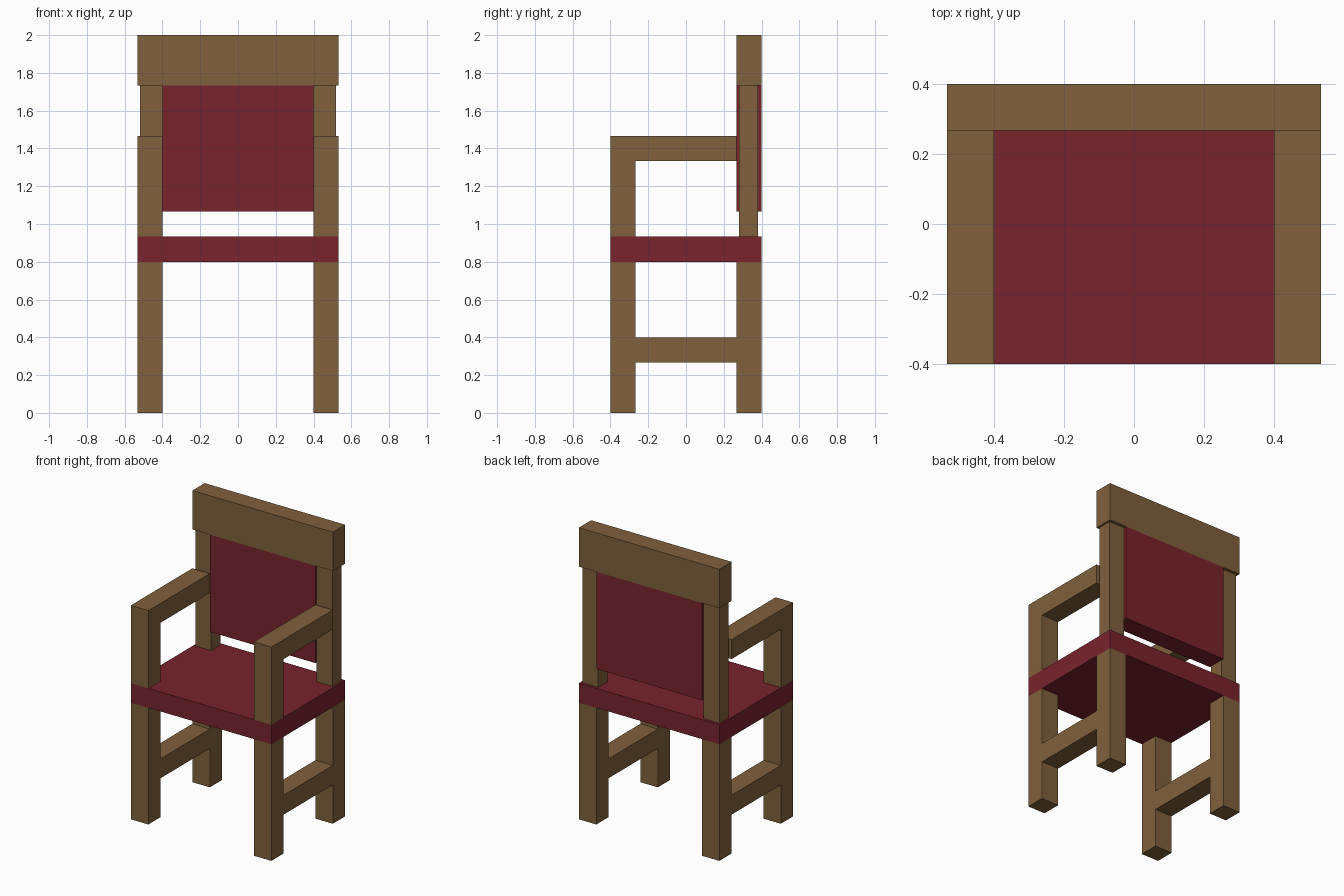
import bpy

if "Cube" in bpy.data.objects:
    bpy.data.objects.remove(bpy.data.objects["Cube"])


def material(name, color):
    m = bpy.data.materials.new(name)
    m.diffuse_color = (*color, 1.0)
    m.use_nodes = True
    m.node_tree.nodes["Principled BSDF"].inputs["Base Color"].default_value = m.diffuse_color
    return m


wood = material("brown wood", (0.216, 0.119, 0.045))
fabric = material("dark red fabric", (0.188, 0.017, 0.026))


def box(name, x, y, z, mat):
    """Axis-aligned box from (min, max) ranges."""
    bpy.ops.mesh.primitive_cube_add(size=1, location=[(a + b) / 2 for a, b in (x, y, z)])
    ob = bpy.context.object
    ob.name = name
    ob.scale = [b - a for a, b in (x, y, z)]
    bpy.ops.object.transform_apply(location=False, rotation=False, scale=True)
    ob.data.materials.append(mat)
    return ob


U = 1 / 15  # the model's base grid step
front, back, gap = (-6 * U, -4 * U), (4 * U, 6 * U), (-4 * U, 4 * U)

# Upholstered seat and backrest, wooden top rail
box("seat", (-8 * U, 8 * U), (-6 * U, 6 * U), (12 * U, 14 * U), fabric)
box("backrest", (-6 * U, 6 * U), back, (16 * U, 26 * U), fabric)
box("top_rail", (-8 * U, 8 * U), back, (26 * U, 30 * U), wood)

# Parts repeated on both sides
for side, s in (("left", -1), ("right", 1)):
    def span(a, b):
        return tuple(sorted((s * a, s * b)))

    outer = span(6 * U, 8 * U)
    box(f"front_leg_{side}", outer, front, (0, 12 * U), wood)
    box(f"back_leg_{side}", outer, back, (0, 12 * U), wood)
    box(f"stretcher_{side}", outer, gap, (4 * U, 6 * U), wood)
    box(f"arm_post_{side}", outer, front, (14 * U, 22 * U), wood)
    box(f"armrest_{side}", outer, gap, (20 * U, 22 * U), wood)
    box(f"back_post_{side}", span(6 * U, 0.52), (0.28, 0.38), (14 * U, 26 * U), wood)
